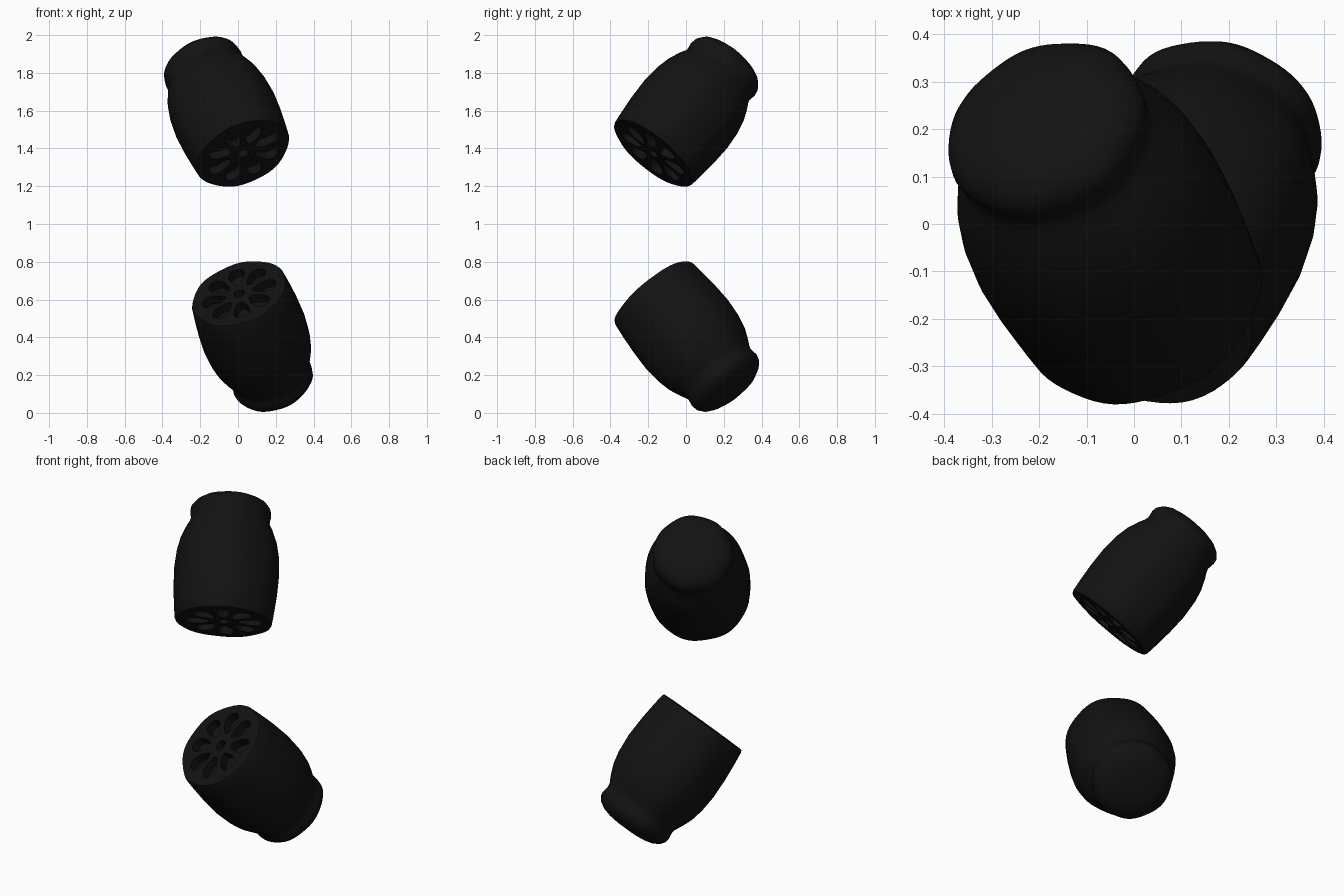
import bpy, bmesh
from math import cos, sin, pi, radians
from mathutils import Vector, Matrix

if "Cube" in bpy.data.objects:
    bpy.data.objects.remove(bpy.data.objects["Cube"])

SEG = 64
skin = bpy.data.materials.new("dark_skin")
skin.diffuse_color = (0.006, 0.006, 0.006, 1)
skin.use_nodes = True
skin.node_tree.nodes["Principled BSDF"].inputs["Base Color"].default_value = skin.diffuse_color

# (distance along axis, radius) from cut face to knobbed end
PROFILE = [(0, .256), (.012, .262), (.08, .270), (.18, .279), (.29, .283), (.39, .275),
           (.46, .260), (.52, .236), (.555, .218), (.575, .212), (.595, .214), (.618, .218),
           (.642, .214), (.668, .194), (.688, .160), (.700, .115), (.706, .060)]


def new_object(name, bm):
    bmesh.ops.recalc_face_normals(bm, faces=bm.faces)
    mesh = bpy.data.meshes.new(name)
    bm.to_mesh(mesh)
    bm.free()
    ob = bpy.data.objects.new(name, mesh)
    bpy.context.collection.objects.link(ob)
    return ob


def prism(bm, outline, z0, z1):
    lo = [bm.verts.new((x, y, z0)) for x, y in outline]
    hi = [bm.verts.new((x, y, z1)) for x, y in outline]
    bm.faces.new(lo)
    bm.faces.new(hi)
    for i in range(len(lo)):
        j = (i + 1) % len(lo)
        bm.faces.new((lo[i], lo[j], hi[j], hi[i]))


def root_half(name, centre, axis, roll):
    # Slightly lumpy lathed body
    bm = bmesh.new()
    rings = []
    for t, r in PROFILE:
        ring = []
        for i in range(SEG):
            a = 2 * pi * i / SEG
            k = 1 + .010 * cos(7 * a) + .008 * cos(3 * a + 1)
            ring.append(bm.verts.new((r * k * cos(a), r * k * sin(a), t)))
        rings.append(ring)
    for p, q in zip(rings, rings[1:]):
        for i in range(SEG):
            j = (i + 1) % SEG
            bm.faces.new((p[i], p[j], q[j], q[i]))
    bm.faces.new(rings[0])
    bm.faces.new(rings[-1])
    body = new_object(name, bm)

    # Petal-shaped channels around a small central one
    bm = bmesh.new()
    for n in range(8):
        a = 2 * pi * n / 8
        outline = []
        for i in range(20):
            u = 2 * pi * i / 20
            x = .140 + .066 * cos(u)
            y = .041 * sin(u) * (1 + .35 * cos(u))
            outline.append((x * cos(a) - y * sin(a), x * sin(a) + y * cos(a)))
        prism(bm, outline, -.05, .05)
    prism(bm, [(.03 * cos(i * pi / 8), .03 * sin(i * pi / 8)) for i in range(16)], -.05, .05)
    cutter = new_object(name + "_cutter", bm)
    cutter.hide_render = True

    mod = body.modifiers.new("channels", 'BOOLEAN')
    mod.object = cutter
    mod.solver = 'EXACT'
    bpy.context.view_layer.update()
    mesh = bpy.data.meshes.new_from_object(body.evaluated_get(bpy.context.evaluated_depsgraph_get()))
    body.modifiers.clear()
    body.data = mesh
    bpy.data.objects.remove(cutter)
    mesh.materials.clear()
    mesh.materials.append(skin)

    # Place along its tilted axis
    rot = Vector(axis).to_track_quat('Z', 'Y').to_matrix().to_4x4()
    mesh.transform(Matrix.Translation(centre) @ rot @ Matrix.Rotation(radians(roll), 4, 'Z'))
    bpy.ops.object.select_all(action='DESELECT')
    body.select_set(True)
    bpy.context.view_layer.objects.active = body
    bpy.ops.object.shade_smooth_by_angle(angle=radians(40))


root_half("upper_root_half", (.028, -.175, 1.373), (-.34, .60, .725), 0)
root_half("lower_root_half", (.006, -.172, .632), (.29, .605, -.742), 20)
